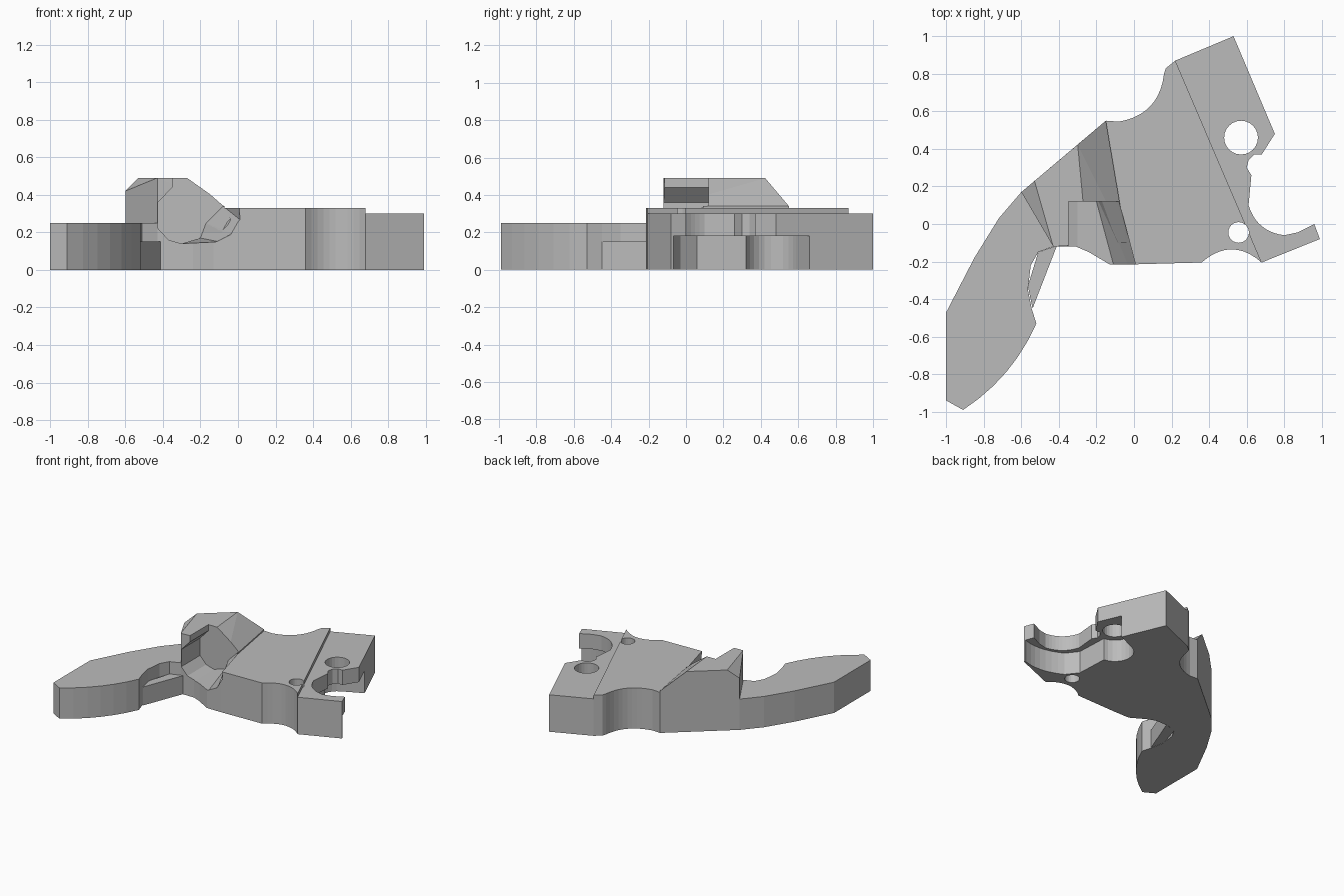
import bpy
import bmesh
import math
from mathutils import Vector

default_cube = bpy.data.objects.get("Cube")
if default_cube:
    bpy.data.objects.remove(default_cube, do_unlink=True)

grey = bpy.data.materials.new("plain grey")
grey.use_nodes = True
grey_colour = (0.5, 0.5, 0.5, 1)
grey.diffuse_color = grey_colour
grey.node_tree.nodes["Principled BSDF"].inputs["Base Color"].default_value = grey_colour


def make_object(name, bm):
    bmesh.ops.recalc_face_normals(bm, faces=bm.faces)
    mesh = bpy.data.meshes.new(name)
    bm.to_mesh(mesh)
    bm.free()
    mesh.materials.append(grey)
    part = bpy.data.objects.new(name, mesh)
    bpy.context.collection.objects.link(part)
    return part


def loft(name, first_ring, second_ring):
    """Solid between two matching rings of points."""
    bm = bmesh.new()
    lower = [bm.verts.new(p) for p in first_ring]
    upper = [bm.verts.new(p) for p in second_ring]
    bm.faces.new(lower)
    bm.faces.new(upper)
    for i in range(len(lower)):
        bm.faces.new((lower[i - 1], lower[i], upper[i], upper[i - 1]))
    return make_object(name, bm)


def slab(name, outline, bottom, top):
    return loft(name, [(x, y, bottom) for x, y in outline],
                [(x, y, top) for x, y in outline])


def arc(start, end, sag, steps=10):
    """Curved edge bulging to the right of its direction by sag."""
    a, b = Vector(start), Vector(end)
    side = Vector((b.y - a.y, a.x - b.x)).normalized()
    points = []
    for i in range(steps + 1):
        t = i / steps
        points.append(tuple(a.lerp(b, t) + side * 4 * sag * t * (1 - t)))
    return points


def circle(x, y, radius, start=0, end=360, steps=24):
    angles = [math.radians(start + (end - start) * i / steps) for i in range(steps)]
    return [(x + radius * math.cos(a), y + radius * math.sin(a)) for a in angles]


def cut(part, cutter):
    modifier = part.modifiers.new("cut", "BOOLEAN")
    modifier.operation = "DIFFERENCE"
    modifier.solver = "EXACT"
    modifier.object = cutter
    bpy.context.view_layer.objects.active = part
    bpy.ops.object.modifier_apply(modifier=modifier.name)


# Curved arm and the low web in its inner corner
arm_outline = [(-0.6, 0.17), (-0.72, 0.03), (-0.85, -0.18), (-1, -0.47), (-1, -0.94)]
arm_outline += arc((-0.91, -0.99), (-0.52, -0.53), 0.045, 6)
arm_outline += [(-0.545, -0.45), (-0.565, -0.35), (-0.55, -0.22), (-0.51, -0.15), (-0.43, -0.12)]
arm = slab("arm", arm_outline, 0, 0.25)
web = slab("corner_web", [(-0.54, -0.45), (-0.41, -0.115), (-0.51, -0.15), (-0.565, -0.33)], 0, 0.15)

# Main body plate
body_outline = [(-0.6, 0.17), (-0.15, 0.55)] + arc((-0.08, 0.545), (0.16, 0.8), 0.065)
body_outline += [(0.17, 0.83), (0.22, 0.87)] + arc((0.68, -0.205), (0.36, -0.205), 0.07)
body_outline += [(0, -0.215), (-0.13, -0.215), (-0.24, -0.15), (-0.31, -0.12), (-0.43, -0.12)]
body = slab("body_plate", body_outline, 0, 0.33)

# Lower side strip with its notch and thin tab
strip_outline = [(0.22, 0.87), (0.53, 1), (0.75, 0.48), (0.68, 0.37), (0.64, 0.37), (0.61, 0.34),
                 (0.6, 0.3), (0.625, 0.26)]
strip_outline += arc((0.61, 0.1), (0.8, -0.06), 0.04)
strip_outline += [(0.87, -0.045), (0.96, 0), (0.99, -0.08), (0.68, -0.205)]
strip = slab("side_strip", strip_outline, 0, 0.3)

# Raised block with a chamfered end and a ramp down to the plate
block_corners = [(-0.6, 0.17, 0.42), (-0.53, 0.229, 0.49), (-0.3, 0.423, 0.49),
                 (-0.15, 0.55, 0.34), (-0.08, 0.14, 0.34), (-0.27, 0.12, 0.49),
                 (-0.04, -0.1, 0.34), (-0.25, -0.11, 0.49), (-0.43, -0.12, 0.49)]
block_base = [(-0.6, 0.17), (-0.15, 0.55), (-0.08, 0.14), (-0.04, -0.1), (-0.43, -0.12)]
bm = bmesh.new()
for corner in block_corners + [(x, y, 0.2) for x, y in block_base]:
    bm.verts.new(corner)
hull = bmesh.ops.convex_hull(bm, input=bm.verts)
bmesh.ops.dissolve_limit(bm, angle_limit=0.01, verts=bm.verts, edges=bm.edges)
block = make_object("raised_block", bm)

# Faceted trough, flaring towards the front
left_side = [(-0.35, 0.6), (-0.35, 0.44), (-0.425, 0.36), (-0.425, 0.22), (-0.37, 0.16), (-0.3, 0.14)]
back_right = [(-0.2, 0.17), (-0.17, 0.25), (-0.08, 0.34), (-0.08, 0.6)]
front_right = [(-0.1, 0.15), (-0.02, 0.19), (0.02, 0.26), (0.005, 0.6)]
trough = loft("trough_cutter", [(x, 0.12, z) for x, z in left_side + back_right],
              [(x, -0.25, z) for x, z in left_side + front_right])

# Recess under the notch, with a rounded pocket around the large hole
recess_outline = arc((1.1, -0.01), (0.64, -0.03), -0.07) + [(0.57, 0.06), (0.56, 0.28)]
recess_outline += circle(0.57, 0.46, 0.14, 265, 100, 12) + [(0.67, 0.66), (0.9, 0.7)]
recess = slab("recess_cutter", recess_outline, -0.1, 0.18)

# Through holes
large_hole = slab("large_hole_cutter", circle(0.57, 0.46, 0.09), -0.2, 0.6)
small_hole = slab("small_hole_cutter", circle(0.557, -0.045, 0.055), -0.2, 0.6)

for part, cutters in ((body, (trough, small_hole)), (block, (trough,)),
                      (strip, (recess, large_hole, small_hole))):
    for cutter in cutters:
        cut(part, cutter)
for cutter in (trough, recess, large_hole, small_hole):
    bpy.data.objects.remove(cutter, do_unlink=True)
